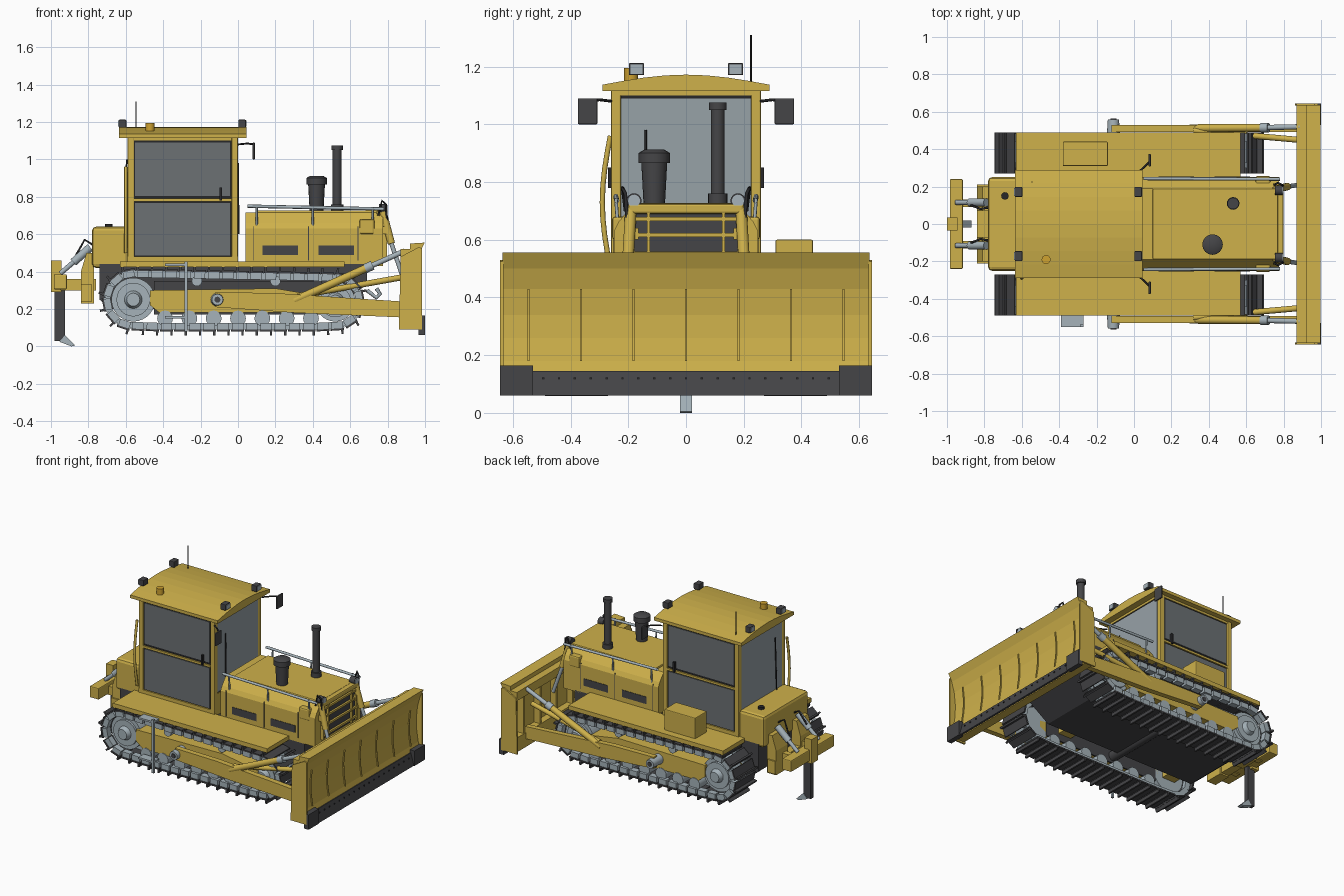
import bpy, bmesh, math
from math import sin, cos, pi
from mathutils import Vector, Matrix
from mathutils.geometry import convex_hull_2d

old = bpy.data.objects.get("Cube")
if old:
    bpy.data.objects.remove(old)


def material(name, rgb):
    m = bpy.data.materials.new(name)
    m.use_nodes = True
    m.diffuse_color = (*rgb, 1)
    m.node_tree.nodes["Principled BSDF"].inputs["Base Color"].default_value = (*rgb, 1)
    return m


YELLOW = material("machine yellow", (0.62, 0.44, 0.07))
DARK = material("dark steel", (0.06, 0.06, 0.064))
BLACK = material("black rubber", (0.02, 0.02, 0.022))
STEEL = material("pale steel", (0.38, 0.45, 0.49))
SIDE_GLASS = material("tinted side glass", (0.15, 0.165, 0.175))
END_GLASS = material("pale end glass", (0.31, 0.36, 0.39))
AMBER = material("amber lamp", (0.62, 0.36, 0.03))


def finish(bm, name, mat, smooth=False):
    bmesh.ops.recalc_face_normals(bm, faces=bm.faces)
    me = bpy.data.meshes.new(name)
    bm.to_mesh(me)
    bm.free()
    me.materials.append(mat)
    ob = bpy.data.objects.new(name, me)
    bpy.context.collection.objects.link(ob)
    if smooth:
        bpy.ops.object.select_all(action="DESELECT")
        ob.select_set(True)
        bpy.context.view_layer.objects.active = ob
        bpy.ops.object.shade_smooth_by_angle(angle=math.radians(35))
    return ob


def box(name, xs, ys, zs, mat, bevel=0):
    bm = bmesh.new()
    bmesh.ops.create_cube(bm, size=1)
    for v in bm.verts:
        v.co = [(a + b) / 2 + c * abs(b - a) for (a, b), c in zip((xs, ys, zs), v.co)]
    ob = finish(bm, name, mat)
    if bevel:
        mod = ob.modifiers.new("bevel", "BEVEL")
        mod.width, mod.segments = bevel, 2
    return ob


def rod(name, p, q, r, mat, r2=None, sides=16):
    p, q = Vector(p), Vector(q)
    bm = bmesh.new()
    turn = (q - p).to_track_quat("Z", "Y").to_matrix().to_4x4()
    bmesh.ops.create_cone(bm, cap_ends=True, segments=sides, radius1=r, radius2=r2 or r,
                          depth=(q - p).length, matrix=Matrix.Translation((p + q) / 2) @ turn)
    return finish(bm, name, mat, True)


def prism(name, points, span, mat, axis="y"):
    """Extrude an outline: x,z points along y, or y,z points along x."""
    bm = bmesh.new()
    a, b = span
    place = (lambda u, w, t: (u, t, w)) if axis == "y" else (lambda u, w, t: (t, u, w))
    f = bm.faces.new([bm.verts.new(place(u, w, a)) for u, w in points])
    ext = bmesh.ops.extrude_face_region(bm, geom=[f])["geom"]
    move = (0, b - a, 0) if axis == "y" else (b - a, 0, 0)
    bmesh.ops.translate(bm, verts=[v for v in ext if isinstance(v, bmesh.types.BMVert)], vec=move)
    return finish(bm, name, mat)


def tube(name, points, r, mat):
    cu = bpy.data.curves.new(name, "CURVE")
    cu.dimensions, cu.bevel_depth, cu.bevel_resolution = "3D", r, 2
    sp = cu.splines.new("POLY")
    sp.points.add(len(points) - 1)
    for pt, co in zip(sp.points, points):
        pt.co = (*co, 1)
    cu.materials.append(mat)
    ob = bpy.data.objects.new(name, cu)
    bpy.context.collection.objects.link(ob)


# Track path: hull around sprocket, idler and end rollers, resampled evenly
wheels = [(-.56, .25, .145), (.52, .24, .135), (-.42, .15, .05), (.42, .15, .05)]
cloud = [Vector((x + r * cos(k * pi / 24), z + r * sin(k * pi / 24)))
         for x, z, r in wheels for k in range(48)]
loop = [cloud[i] for i in convex_hull_2d(cloud)]
edges = list(zip(loop, loop[1:] + loop[:1]))
total = sum((b - a).length for a, b in edges)
PADS = 40


def on_path(d):
    for a, b in edges:
        n = (b - a).length
        if d <= n:
            return a.lerp(b, d / n), (b - a).normalized()
        d -= n
    return edges[0][0], (edges[0][1] - edges[0][0]).normalized()


def track_part(name, length, ys, low, high, mat, shift=0):
    bm = bmesh.new()
    for k in range(PADS):
        c, t = on_path((k + .5) * total / PADS)
        n = Vector((t.y, -t.x))
        if n.dot(c - Vector((0, .25))) < 0:
            n = -n
        c = c + n * (low + high) / 2 + t * shift
        m = Matrix(((t.x * length, 0, n.x * (high - low), c.x),
                    (0, ys[1] - ys[0], 0, sum(ys) / 2),
                    (t.y * length, 0, n.y * (high - low), c.y), (0, 0, 0, 1)))
        bmesh.ops.create_cube(bm, size=1, matrix=m)
    finish(bm, name, mat)


def side(s, a, b):
    return tuple(sorted((s * a, s * b)))


pitch = total / PADS
for s, tag in ((-1, "right"), (1, "left")):
    # Crawler track
    track_part(tag + "_track_pads", pitch * .93, side(s, .27, .488), .01, .02, DARK)
    track_part(tag + "_track_grousers", .012, side(s, .27, .488), .02, .042, DARK, pitch * .35)
    track_part(tag + "_outer_chain", pitch * .8, side(s, .44, .483), -.026, .012, STEEL)
    track_part(tag + "_inner_chain", pitch, side(s, .30, .33), -.026, .01, STEEL)
    for part, (x, z, r) in zip(("sprocket", "idler"), wheels):
        rod(f"{tag}_{part}", (x, s * .33, z), (x, s * .44, z), r - .028, STEEL, sides=28)
        rod(f"{tag}_{part}_rim", (x, s * .435, z), (x, s * .455, z), r * .62, STEEL, sides=24)
        rod(f"{tag}_{part}_hub", (x, s * .45, z), (x, s * .485, z), .05, STEEL, .035)
    for k in range(7):
        x = -.39 + k * .13
        rod(f"{tag}_roller_{k}", (x, s * .31, .15), (x, s * .465, .15), .042, STEEL)
    for x in (-.22, .2):
        rod(tag + "_carrier_roller", (x, s * .32, .35), (x, s * .47, .35), .028, STEEL)
    prism(tag + "_track_frame", [(-.47, .22), (-.42, .18), (.42, .18), (.5, .22), (.5, .26), (.2, .31), (-.47, .3)],
          side(s, .33, .46), YELLOW)
    box(tag + "_inner_guard", (-.45, .45), side(s, .325, .335), (.17, .35), DARK)
    box(tag + "_fender", (-.63, .57), side(s, .25, .49), (.425, .455), YELLOW)
    # Blade push arm, strut and tilt cylinder
    prism(tag + "_push_arm", [(-.12, .21), (-.12, .29), (.2, .285), (.88, .24), (.88, .155), (.3, .18)],
          side(s, .492, .53), YELLOW)
    rod(tag + "_trunnion", (-.11, s * .46, .25), (-.11, s * .56, .25), .036, STEEL, .03)
    rod(tag + "_trunnion_pin", (-.11, s * .55, .25), (-.11, s * .565, .25), .016, DARK)
    rod(tag + "_strut", (.3, s * .512, .245), (.7, s * .515, .425), .021, YELLOW)
    rod(tag + "_strut_rod", (.68, s * .515, .416), (.89, s * .52, .51), .014, STEEL)
    rod(tag + "_strut_collar", (.68, s * .515, .416), (.72, s * .515, .434), .025, STEEL)
    rod(tag + "_brace", (.32, s * .5, .27), (.88, s * .45, .37), .016, YELLOW)
    # Blade lift cylinder, lamp and nose handrail
    rod(tag + "_lift_cylinder", (.775, s * .19, .72), (.82, s * .2, .55), .02, YELLOW)
    rod(tag + "_lift_rod", (.82, s * .2, .55), (.885, s * .21, .36), .012, STEEL)
    box(tag + "_lift_bracket", (.74, .8), side(s, .165, .215), (.6, .64), YELLOW)
    rod(tag + "_headlight", (.755, s * .18, .735), (.795, s * .18, .735), .026, DARK)
    rod(tag + "_headlight_lens", (.795, s * .18, .735), (.799, s * .18, .735), .021, STEEL)
    tube(tag + "_lift_hose", [(.75, s * .21, .7), (.77, s * .22, .78), (.79, s * .21, .76), (.8, s * .2, .62)], .006, BLACK)
    tube(tag + "_hood_rail", [(.05, s * .243, .75), (.78, s * .24, .735)], .009, STEEL)
    for x in (.1, .4, .72):
        tube(tag + "_rail_post", [(x, s * .243, .745), (x, s * .235, .63)], .006, STEEL)
    # Hood side vents
    for x in (.13, .43):
        box(tag + "_hood_vent", (x, x + .19), side(s, .245, .253), (.49, .54), DARK)
    for x in (.08, .375, .64):
        box(tag + "_hood_seam", (x, x + .004), side(s, .245, .252), (.46, .64), DARK)
    box(tag + "_nose_box", (.65, .73), side(s, .2, .256), (.6, .68), YELLOW, .01)
    # Cab posts, doors and mirrors
    for x0, x1 in ((-.59, -.555), (-.035, 0)):
        box(tag + "_cab_post", (x0, x1), side(s, .225, .26), (.45, 1.12), YELLOW, .006)
    box(tag + "_door_seal", (-.565, -.03), side(s, .236, .25), (.47, 1.105), BLACK)
    box(tag + "_door_bar", (-.56, -.035), side(s, .24, .26), (.775, .79), YELLOW)
    for z0, z1 in ((.485, .768), (.805, 1.09)):
        box(tag + "_door_glass", (-.55, -.042), side(s, .24, .254), (z0, z1), SIDE_GLASS)
    box(tag + "_door_handle", (-.1, -.085), side(s, .25, .27), (.78, .85), BLACK)
    tube(tag + "_mirror_arm", [(0, s * .26, 1.08), (.05, s * .3, 1.085), (.085, s * .335, 1.08)], .005, BLACK)
    box(tag + "_mirror", (.078, .09), side(s, .307, .375), (1.0, 1.09), DARK, .004)
    for x, d in ((-.617, -1), (.022, 1)):
        box("roof_lamp", (x - .02, x + .02), side(s, .145, .198), (1.17, 1.212), DARK, .004)
        box("roof_lamp_lens", (x + d * .018, x + d * .024), side(s, .15, .193), (1.175, 1.207), STEEL)
    # Ripper arms and cylinders
    box(tag + "_ripper_arm", (-.95, -.76), side(s, .09, .13), (.3, .36), YELLOW)
    prism(tag + "_ripper_bracket", [(-.84, .23), (-.77, .23), (-.77, .5), (-.81, .5), (-.84, .4)], side(s, .07, .2), YELLOW)
    rod(tag + "_ripper_cylinder", (-.79, s * .115, .53), (-.88, s * .115, .45), .022, STEEL)
    rod(tag + "_ripper_rod", (-.88, s * .115, .45), (-.95, s * .115, .39), .013, STEEL)
    tube(tag + "_ripper_hose", [(-.77, s * .09, .54), (-.82, s * .08, .57), (-.87, s * .1, .48)], .006, BLACK)

# Hull and belly
prism("hull", [(-.74, .25), (-.68, .2), (.5, .2), (.69, .33), (.69, .44), (-.74, .44)], (-.25, .25), DARK)
rod("cross_axle", (-.1, -.33, .22), (-.1, .33, .22), .035, DARK)
for x in (-.56, .3):
    box("track_cross_beam", (x - .05, x + .05), (-.33, .33), (.22, .3), YELLOW)
tube("tow_hook", [(.69, 0, .3), (.74, 0, .26), (.76, 0, .28), (.74, 0, .31)], .011, STEEL)

# Engine hood and nose grille
prism("engine_hood", [(-.25, .43), (.25, .43), (.25, .63), (.235, .66), (.19, .715), (-.19, .715), (-.235, .66), (-.25, .63)],
      (.04, .775), YELLOW, "x")
box("hood_top_panel", (.1, .77), (-.19, .19), (.71, .728), YELLOW, .006)
box("grille_backing", (.77, .782), (-.185, .185), (.46, .7), DARK)
for z in (.48, .545, .61, .665):
    box("grille_slat", (.775, .795), (-.19, .19), (z, z + .014), YELLOW)
for y in (-.185, -.13, .13, .185):
    box("grille_upright", (.775, .797), (y - .006, y + .006), (.46, .7), YELLOW)
box("nose_cap", (.74, .8), (-.2, .2), (.69, .725), YELLOW, .008)
rod("exhaust_pipe", (.53, .11, .72), (.53, .11, 1.055), .024, DARK)
rod("exhaust_base", (.53, .11, .72), (.53, .11, .76), .034, DARK)
rod("exhaust_cap", (.53, .11, 1.05), (.53, .11, 1.075), .031, DARK)
rod("air_intake", (.42, -.11, .72), (.42, -.11, .87), .037, DARK, .045)
rod("air_intake_cap", (.42, -.11, .865), (.42, -.11, .9), .055, DARK)
rod("air_intake_lid", (.42, -.11, .9), (.42, -.11, .912), .055, DARK, .035)

# Cab shell, end windows and arched roof
box("cab_floor", (-.59, 0), (-.26, .26), (.44, .48), YELLOW)
for part, x, z in (("windshield", -.012, .6), ("rear_window", -.578, .62)):
    box(part + "_seal", (x - .008, x + .008), (-.24, .24), (z - .012, 1.105), BLACK)
    box(part, (x - .011, x + .011), (-.225, .225), (z, 1.09), END_GLASS)
    box(part + "_sill", (x - .012, x + .012), (-.24, .24), (.45, z - .01), YELLOW)
    tube(part + "_wiper", [(x * 1.05 + (.016 if x > -.1 else 0), -.14, z), (x * 1.03 + (.014 if x > -.1 else 0), -.14, z + .38)], .004, BLACK)
box("cab_header", (-.59, 0), (-.255, .255), (1.1, 1.125), YELLOW)
arch = [(.29 * cos(k * pi / 8) if k in (0, 8) else .29 * (1 - k / 4), 1.137 + .035 * sin(k * pi / 8)) for k in range(9)]
prism("roof", [(-.29, 1.115), (.29, 1.115)] + arch, (-.635, .045), YELLOW, "x")
rod("beacon", (-.47, -.19, 1.15), (-.47, -.19, 1.195), .024, AMBER)
rod("antenna", (-.545, .225, 1.14), (-.545, .225, 1.31), .003, BLACK)
tube("grab_rail", [(-.6, -.262 - .028 * sin(k * pi / 8), .5 + .46 * k / 8) for k in range(9)], .009, YELLOW)

# Rear tank, tool box and step
box("rear_tank", (-.78, -.585), (-.25, .25), (.42, .64), YELLOW, .02)
rod("tank_cap", (-.69, .15, .63), (-.69, .15, .655), .02, BLACK)
box("tool_box", (-.38, -.14), (.31, .44), (.45, .6), YELLOW, .005)
box("step_post", (-.285, -.27), (-.55, -.535), (.08, .455), STEEL)
for z in (.15, .43):
    box("step_tread", (-.39, -.27), (-.55, -.49), (z, z + .012), STEEL)

# Ripper beam, shank and tip
box("ripper_beam", (-.985, -.915), (-.24, .24), (.305, .385), YELLOW, .006)
box("ripper_mount", (-.84, -.78), (-.21, .21), (.24, .33), YELLOW)
box("shank_holder", (-1.0, -.945), (-.035, .035), (.29, .46), YELLOW)
box("ripper_shank", (-.98, -.925), (-.016, .016), (.03, .31), DARK)
prism("ripper_tip", [(-.955, .025), (-.925, .06), (-.87, .005), (-.89, 0)], (-.02, .02), STEEL)

# Blade: curved face, end plates, back framing, ribs and cutting edge
face = [(.975, .11), (.957, .18), (.945, .26), (.942, .34), (.952, .43), (.972, .5), (.998, .555)]
prism("blade_face", face + [(.92, .55), (.92, .15), (.94, .11)], (-.635, .635), YELLOW)
for s in (-1, 1):
    prism("blade_end_plate", [(.86, .09), (.985, .09), (.985, .525), (.965, .53), (.87, .48)], side(s, .633, .645), YELLOW)
    box("blade_corner_bit", (.965, 1.0), side(s, .53, .645), (.06, .165), DARK)
for z0, z1 in ((.1, .2), (.46, .52)):
    box("blade_back_beam", (.87, .93), (-.635, .635), (z0, z1), YELLOW)
for k in range(-3, 4):
    y = k * .182
    box("blade_back_rib", (.875, .93), (y - .008, y + .008), (.12, .5), YELLOW)
    prism("blade_front_rib", [(x + .008, z) for x, z in face[1:5]] + [(.93, .43), (.93, .18)], (y - .003, y + .003), YELLOW)
prism("cutting_edge", [(.955, .145), (.972, .145), (.995, .06), (.98, .06)], (-.53, .53), DARK)
for k in range(-9, 10):
    box("edge_bolt", (.97, .984), (k * .055 - .004, k * .055 + .004), (.115, .123), BLACK)
